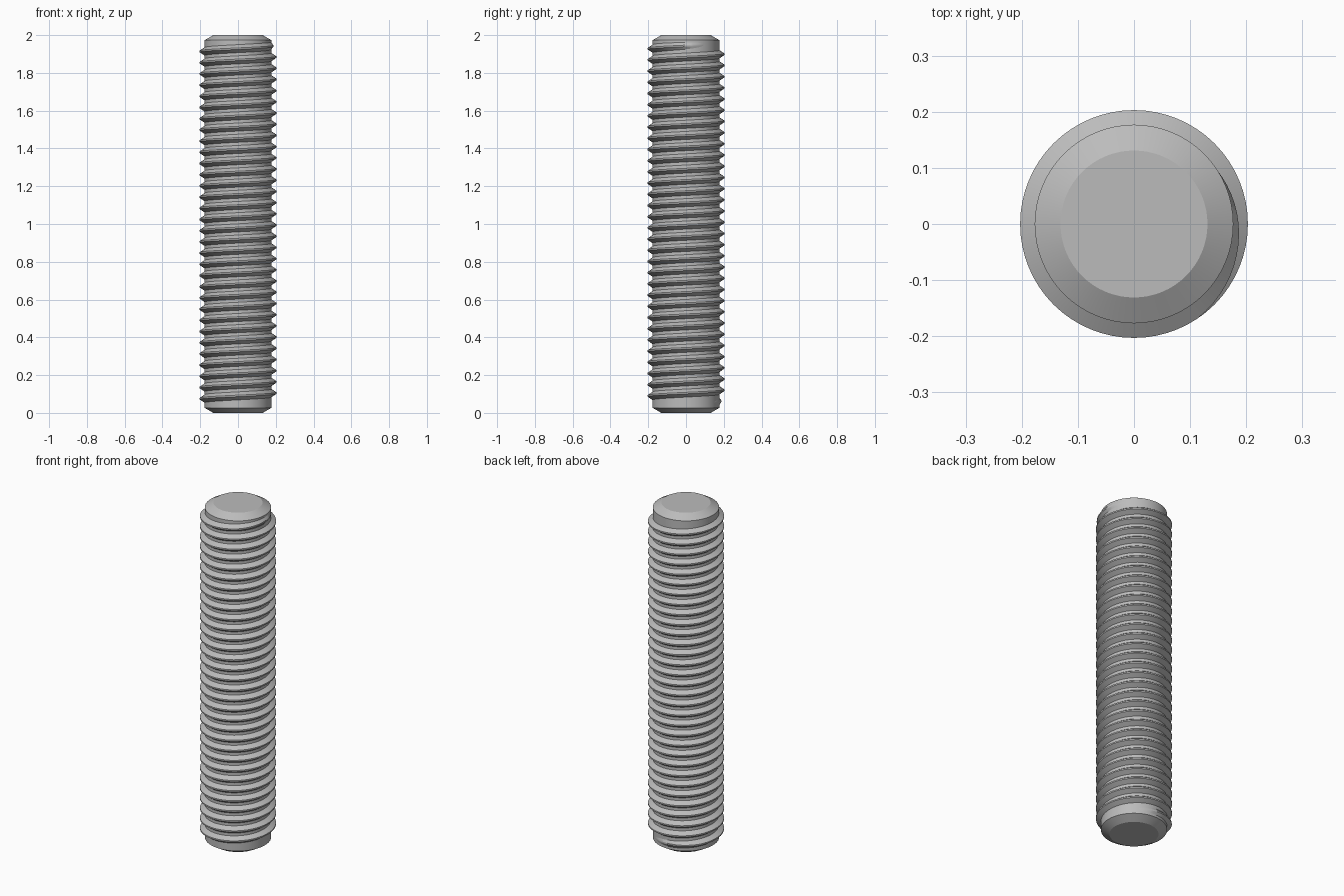
import bpy, bmesh, math

cube = bpy.data.objects.get("Cube")
if cube:
    bpy.data.objects.remove(cube, do_unlink=True)

CORE, CREST = 0.177, 0.203
PITCH, TURNS, START_Z = 0.0593, 32, 0.053
START_ANGLE = math.radians(45)
SEGS = 64

steel = bpy.data.materials.new("grey_steel")
steel.use_nodes = True
colour = (0.5, 0.5, 0.5, 1)
steel.diffuse_color = colour
steel.node_tree.nodes["Principled BSDF"].inputs["Base Color"].default_value = colour


def finish(name, bm):
    bmesh.ops.recalc_face_normals(bm, faces=bm.faces)
    mesh = bpy.data.meshes.new(name)
    bm.to_mesh(mesh)
    bm.free()
    mesh.materials.append(steel)
    obj = bpy.data.objects.new(name, mesh)
    bpy.context.collection.objects.link(obj)
    bpy.ops.object.select_all(action="DESELECT")
    obj.select_set(True)
    bpy.context.view_layer.objects.active = obj
    bpy.ops.object.shade_smooth_by_angle(angle=math.radians(25))


def ring(bm, radius, z):
    return [bm.verts.new((radius * math.cos(a), radius * math.sin(a), z))
            for a in (math.tau * i / SEGS for i in range(SEGS))]


# Rod core with chamfered ends
bm = bmesh.new()
rings = [ring(bm, r, z) for r, z in ((0.131, 0), (CORE, 0.027), (CORE, 1.973), (0.131, 2))]
for low, high in zip(rings, rings[1:]):
    for i in range(SEGS):
        j = (i + 1) % SEGS
        bm.faces.new((low[i], low[j], high[j], high[i]))
bm.faces.new(rings[0])
bm.faces.new(rings[-1])
finish("rod_core", bm)

# Right-handed helical thread, tapering into the core at both ends
bm = bmesh.new()
sections = []
steps = TURNS * SEGS
for i in range(steps + 1):
    angle = START_ANGLE + math.tau * i / SEGS
    z = START_Z + PITCH * i / SEGS
    fade = min(1, i / (SEGS * 0.28), (steps - i) / (SEGS * 0.28))
    root = CORE - 0.004
    crest = root + (CREST - root) * max(fade, 0.02)
    profile = ((root, -0.024), (crest, -0.004), (crest, 0.004), (root, 0.024))
    sections.append([bm.verts.new((r * math.cos(angle), r * math.sin(angle), z + dz))
                     for r, dz in profile])
for a, b in zip(sections, sections[1:]):
    for k in range(4):
        m = (k + 1) % 4
        bm.faces.new((a[k], a[m], b[m], b[k]))
bm.faces.new(sections[0])
bm.faces.new(sections[-1])
finish("helical_thread", bm)
